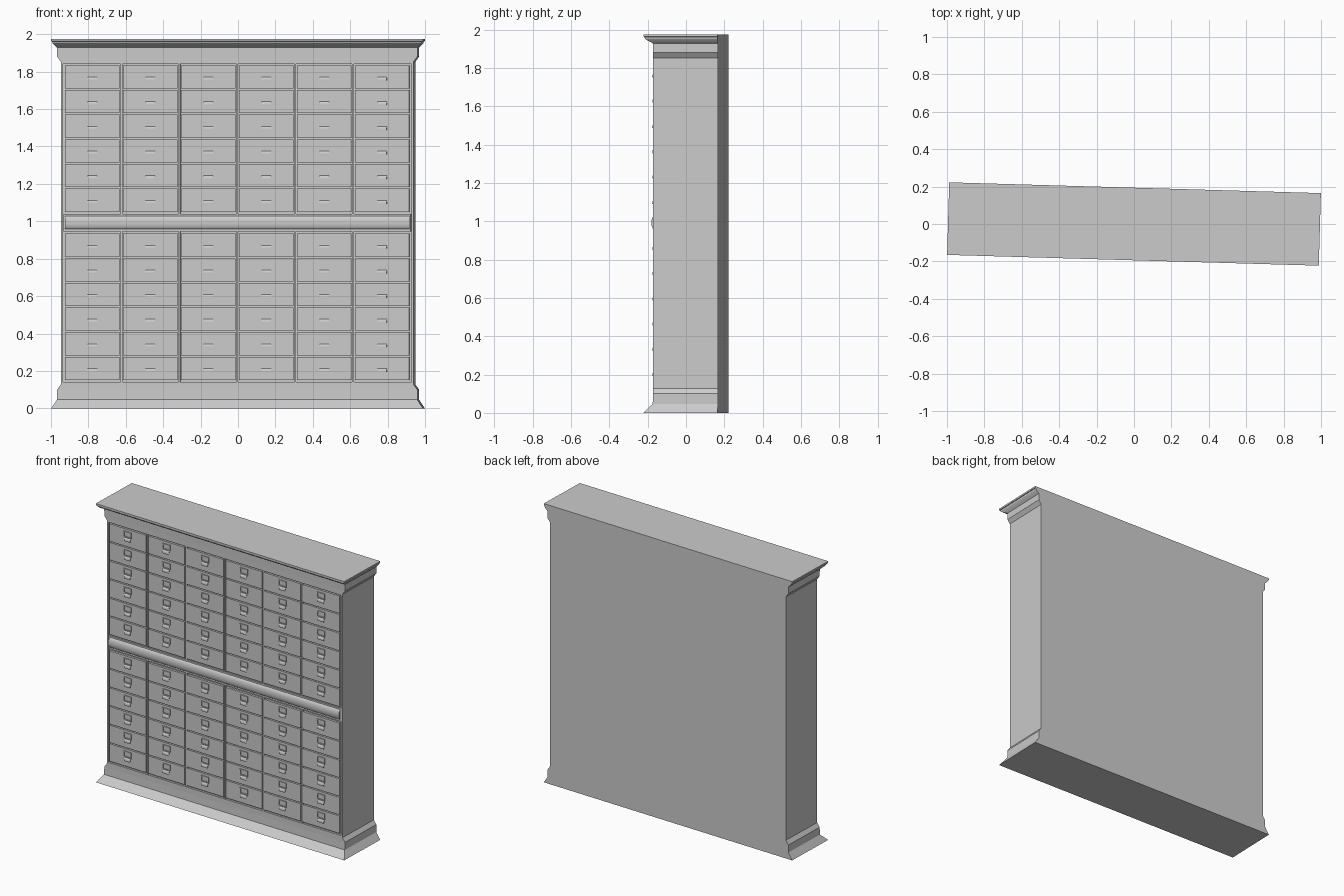
import bpy, bmesh, math
from mathutils import Matrix

if "Cube" in bpy.data.objects:
    bpy.data.objects.remove(bpy.data.objects["Cube"])

TURN = Matrix.Rotation(math.radians(-1.66), 4, 'Z')   # cabinet stands slightly turned
HALF, FRONT, BACK = 0.943, -0.144, 0.194
RECESS = -0.130


def finish(name, bm, smooth=False):
    bmesh.ops.recalc_face_normals(bm, faces=bm.faces)
    me = bpy.data.meshes.new(name)
    bm.to_mesh(me)
    bm.free()
    ob = bpy.data.objects.new(name, me)
    bpy.context.collection.objects.link(ob)
    ob.matrix_world = TURN
    if smooth:
        bpy.ops.object.select_all(action='DESELECT')
        ob.select_set(True)
        bpy.context.view_layer.objects.active = ob
        bpy.ops.object.shade_smooth_by_angle(angle=math.radians(35))
    return ob


def add_box(bm, x0, x1, y0, y1, z0, z1):
    m = Matrix.Translation(((x0 + x1) / 2, (y0 + y1) / 2, (z0 + z1) / 2))
    m = m @ Matrix.Diagonal((x1 - x0, y1 - y0, z1 - z0, 1))
    bmesh.ops.create_cube(bm, size=1, matrix=m)


def add_loft(bm, rings):
    loops = [[bm.verts.new(p) for p in r] for r in rings]
    n = len(loops[0])
    for a, b in zip(loops, loops[1:]):
        for i in range(n):
            j = (i + 1) % n
            bm.faces.new((a[i], a[j], b[j], b[i]))
    bm.faces.new(loops[0][::-1])
    bm.faces.new(loops[-1])


def moulding(name, profile):
    # profile: side overhang, front overhang, height; the back stays flat
    bm = bmesh.new()
    add_loft(bm, [[(-HALF - s, FRONT - f, z), (HALF + s, FRONT - f, z),
                   (HALF + s, BACK, z), (-HALF - s, BACK, z)] for s, f, z in profile])
    return finish(name, bm)


def half_round(bm, x0, x1, y, depth, z0, z1, steps=12, start=0, end=math.pi):
    # horizontal bar with a bulging front
    zc, h = (z0 + z1) / 2, (z1 - z0) / 2
    prof = []
    for i in range(steps + 1):
        a = start + (end - start) * i / steps
        prof.append((y - depth * math.sin(a), zc + h * math.cos(a)))
    add_loft(bm, [[(x, p, q) for p, q in prof] for x in (x0, x1)])


# Base and cornice
moulding("base_moulding", [(.051, .05, 0), (.02, .002, .047), (.02, 0, .10), (0, 0, .128)])
moulding("cornice", [(0, 0, 1.852), (.02, 0, 1.88), (.02, .001, 1.928), (.027, .010, 1.934),
                     (.035, .028, 1.942), (.043, .041, 1.952), (.046, .046, 1.962),
                     (.051, .05, 1.963), (.051, .05, 1.975)])

# Carcass with front frame
bm = bmesh.new()
add_box(bm, -HALF, HALF, RECESS, BACK, .128, 1.852)
finish("carcass", bm)
bm = bmesh.new()
for s in (-1, 1):
    x0, x1 = sorted((s * .931, s * HALF))
    add_box(bm, x0, x1, FRONT, RECESS, .128, 1.852)
add_box(bm, -.931, .931, FRONT, RECESS, .128, .140)
add_box(bm, -.931, .931, FRONT, RECESS, 1.842, 1.852)
finish("front_frame", bm)

# Rail with rounded moulding across the middle
bm = bmesh.new()
add_box(bm, -.928, .928, FRONT + .004, RECESS, .945, 1.038)
finish("middle_rail", bm)
bm = bmesh.new()
half_round(bm, -.922, .922, FRONT + .006, .016, .957, 1.028, 16)
finish("middle_round_moulding", bm, True)

# Drawers and their hardware
COLS, ROWS, PITCH_X, WIDTH = 6, 6, .31, .29
for bank, z_low, z_high in (("lower", .148, .938), ("upper", 1.046, 1.838)):
    pitch = (z_high - z_low) / ROWS
    for r in range(ROWS):
        for c in range(COLS):
            x = (c - (COLS - 1) / 2) * PITCH_X
            z0, z1 = z_low + r * pitch + .004, z_low + (r + 1) * pitch - .004
            tag = f"{bank}_{r + 1}_{c + 1}"
            bm = bmesh.new()
            add_box(bm, x - WIDTH / 2, x + WIDTH / 2, FRONT - .001, RECESS, z0, z1)
            finish("drawer_" + tag, bm)

            # Label frame above a small cup pull
            zc, y0, y1 = (z0 + z1) / 2 + .024, FRONT - .006, FRONT
            bm = bmesh.new()
            for s in (-1, 1):
                add_box(bm, x - .031, x + .031, y0, y1, zc + s * .018 - .003, zc + s * .018 + .003)
                add_box(bm, x + s * .028 - .003, x + s * .028 + .003, y0, y1, zc - .015, zc + .015)
            finish("label_frame_" + tag, bm)
            bm = bmesh.new()
            half_round(bm, x - .025, x + .025, FRONT, .009, zc - .060, zc - .024, 6, 0, math.pi * .6)
            finish("cup_pull_" + tag, bm, True)

# Upright dividers between the drawer columns
bm = bmesh.new()
for c in range(1, COLS):
    x = (c - COLS / 2) * PITCH_X
    for z0, z1 in ((.140, .945), (1.038, 1.842)):
        add_box(bm, x - .005, x + .005, FRONT + .004, RECESS, z0, z1)
finish("column_dividers", bm)
